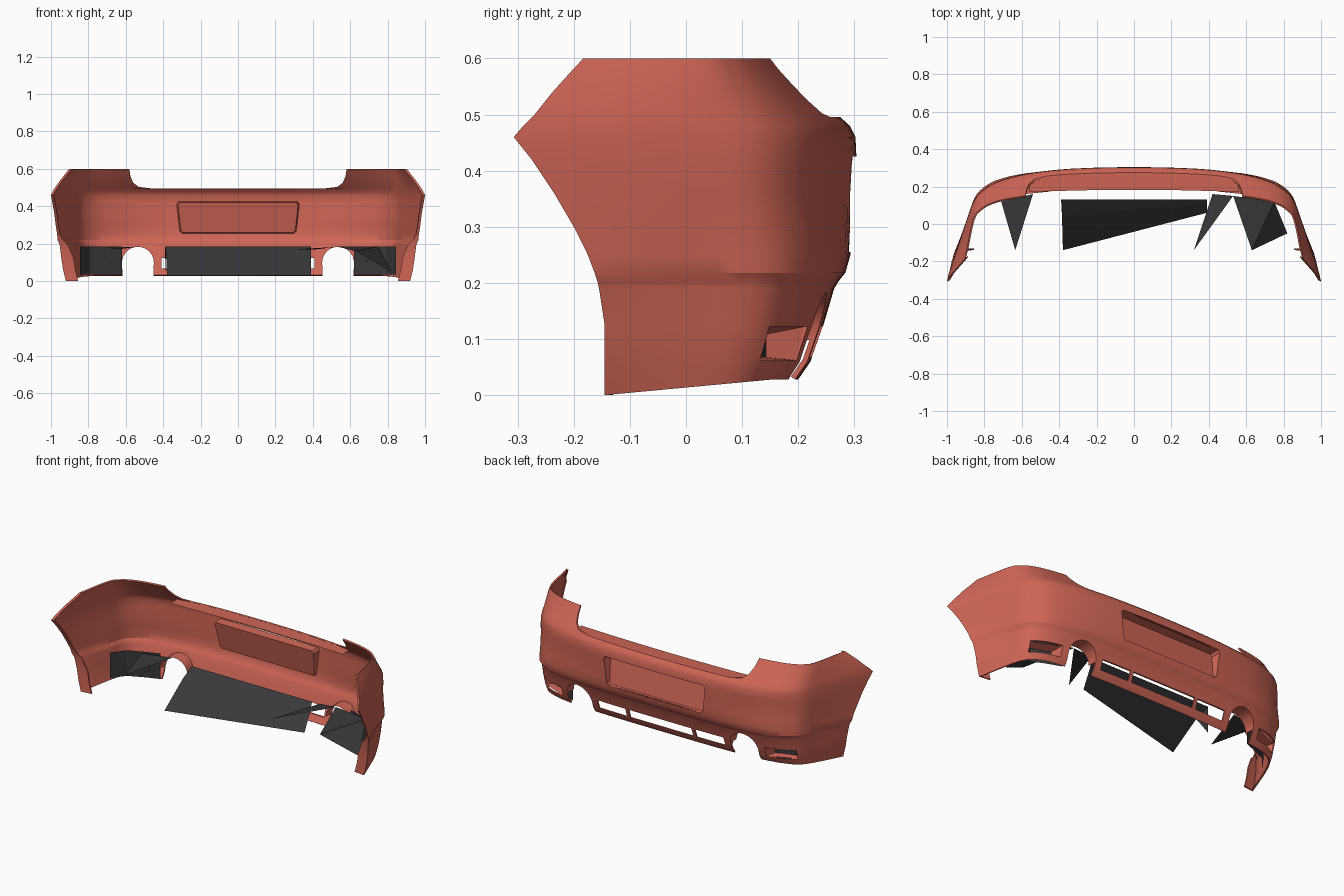
import bpy, bmesh, math
from mathutils import Vector

if "Cube" in bpy.data.objects:
    bpy.data.objects.remove(bpy.data.objects["Cube"])


def material(name, rgb):
    m = bpy.data.materials.new(name)
    m.diffuse_color = (*rgb, 1)
    m.use_nodes = True
    m.node_tree.nodes["Principled BSDF"].inputs["Base Color"].default_value = m.diffuse_color
    return m


RED = material("red_paint", (0.62, 0.13, 0.09))
DARK = material("dark_plastic", (0.04, 0.04, 0.045))


def make(name, verts, faces, mat=None):
    me = bpy.data.meshes.new(name)
    me.from_pydata(verts, [], faces)
    ob = bpy.data.objects.new(name, me)
    bpy.context.collection.objects.link(ob)
    if mat:
        me.materials.append(mat)
    return ob


def activate(ob):
    bpy.ops.object.select_all(action='DESELECT')
    ob.select_set(True)
    bpy.context.view_layer.objects.active = ob


def smooth(ob, angle=30):
    activate(ob)
    bpy.ops.object.shade_smooth_by_angle(angle=math.radians(angle))


def spline(pts, n=4):
    out = []
    p = [Vector(q) for q in pts]
    p = [Vector((-p[1].x, p[1].y))] + p + [2 * p[-1] - p[-2]]
    for i in range(1, len(p) - 2):
        a, b, c, d = p[i - 1:i + 3]
        for k in range(n):
            t = k / n
            out.append(0.5 * (2 * b + (c - a) * t + (2 * a - 5 * b + 4 * c - d) * t * t
                              + (3 * b - a - 3 * c + d) * t ** 3))
    return out + [p[-2]]


# Bumper skin: plan curve lofted through height levels (z, centre y, x scale, end x, end y)
PLAN = [(0, 0), (0.2, -.003), (0.4, -.015), (0.58, -.04), (0.71, -.075),
        (0.79, -.115), (0.85, -.175), (0.893, -.28)]
LEVELS = [
    (0.028, .200, .970, .920, -.145), (0.06, .222, .978, .935, -.145),
    (0.125, .245, .985, .945, -.145), (0.19, .264, .988, .953, -.155),
    (0.203, .272, .990, .957, -.158), (0.218, .284, 1.0, .965, -.163),
    (0.25, .293, 1.0, .967, -.175), (0.30, .297, 1.0, .975, -.200),
    (0.36, .300, 1.003, .982, -.235), (0.42, .304, 1.003, .993, -.275),
    (0.46, .302, 1.0, 1.0, -.307), (0.48, .292, .997, .990, -.290),
    (0.50, .270, .992, .978, -.270), (0.54, .229, .983, .950, -.238),
    (0.58, .189, .973, .918, -.202), (0.60, .172, .965, .903, -.183)]
verts, faces = [], []
for i, (z, y0, xs, xe, ye) in enumerate(LEVELS):
    # the lower levels are squarer in plan
    power = 1.4 if z < .2 else 1.05 + .35 * max(0, 1 - (z - .2) / .15)
    half = spline([(x * xs, y0 - (y0 - .02) * (-d / .28) ** power) for x, d in PLAN] + [(xe, ye)])
    flange = .065 if z < .15 else max(.015, .065 - (z - .15) * .5)
    half.append(Vector((xe - flange, ye + .006)))
    row = [(-p.x, p.y) for p in reversed(half[1:])] + [(p.x, p.y) for p in half]
    for x, y in row:
        zz = z * min(1, max(0, (y + .145) / .3)) if i == 0 else z
        verts.append((x, y, zz))
W = len(row)
for i in range(len(LEVELS) - 1):
    for j in range(W - 1):
        a = i * W + j
        faces.append((a, a + W, a + W + 1, a + 1))
bumper = make("bumper_skin", verts, faces, RED)
mod = bumper.modifiers.new("thickness", 'SOLIDIFY')
mod.thickness, mod.offset = .009, -1
activate(bumper)
bpy.ops.object.modifier_apply(modifier="thickness")

# Openings: boot edge, plate recess, exhaust notches, grille slots, side vents
PLATE = [(-.30, .255), (.30, .255), (.312, .268), (.328, .41), (.318, .425),
         (-.318, .425), (-.328, .41), (-.312, .268)]
boot = [(.47, .496), (.53, .503), (.56, .525), (.575, .56), (.582, .61), (.582, .7)]


def box(x0, x1, z0, z1):
    return [(x0, z0), (x1, z0), (x1, z1), (x0, z1)]


def arch(cx, r=.085, cz=.098):
    arc = [(cx + r * math.cos(math.pi * k / 16), cz + r * math.sin(math.pi * k / 16))
           for k in range(17)]
    return [(cx - r * .92, -.1), (cx + r * .92, -.1)] + arc


outlines = [boot + [(-x, z) for x, z in reversed(boot)], PLATE, arch(.535), arch(-.535),
            box(-.41, -.225, .068, .122), box(-.205, .205, .068, .122), box(.225, .41, .068, .122),
            box(.66, .82, .062, .122), box(-.82, -.66, .062, .122)]
cv, cf = [], []
for o in outlines:
    n, b = len(o), len(cv)
    cv += [(x, .0, z) for x, z in o] + [(x, .5, z) for x, z in o]
    cf += [tuple(range(b, b + n)), tuple(range(b + 2 * n - 1, b + n - 1, -1))]
    cf += [(b + k, b + n + k, b + n + (k + 1) % n, b + (k + 1) % n) for k in range(n)]
cutter = make("cutter", cv, cf)
bm = bmesh.new()
bm.from_mesh(cutter.data)
bmesh.ops.recalc_face_normals(bm, faces=bm.faces)
bm.to_mesh(cutter.data)
bm.free()
cutter.hide_render = True
mod = bumper.modifiers.new("openings", 'BOOLEAN')
mod.operation, mod.solver, mod.object = 'DIFFERENCE', 'EXACT', cutter
activate(bumper)
bpy.ops.object.modifier_apply(modifier="openings")
bpy.data.objects.remove(cutter)
smooth(bumper)

# Boot sill: ledge running inward from the top edge
xs = [-.56 + .07 * k for k in range(17)]
sill = [(x, .268 - .1 * x * x, .495) for x in xs] + [(x, .183 - .04 * x * x, .493) for x in xs]
smooth(make("boot_sill", sill, [(k, 17 + k, 18 + k, k + 1) for k in range(16)], RED))


def tray(name, outer, inner, mat, floor=True):
    n = len(outer)
    f = [(k, (k + 1) % n, n + (k + 1) % n, n + k) for k in range(n)]
    if floor:
        f.append(tuple(range(n, 2 * n)))
    ob = make(name, outer + inner, f, mat)
    bm = bmesh.new()
    bm.from_mesh(ob.data)
    bmesh.ops.recalc_face_normals(bm, faces=bm.faces)
    bm.to_mesh(ob.data)
    bm.free()
    return ob


# Number plate recess, deeper at the top
tray("plate_recess",
     [(x, (.29 if z < .3 else .299) - .09 * x * x, z) for x, z in PLATE],
     [(x * .98, .283 - (z - .25) * .2 - .09 * x * x, .34 + (z - .34) * .95) for x, z in PLATE], RED)

# Exhaust notch linings, vent tunnels and dark vent backs, on both sides
for s, side in ((1, "right"), (-1, "left")):
    arc = arch(.535)[2:]
    lin = [(s * x, .225 - .12 * (x - .535) + (z - .12) * .25, z) for x, z in arc]
    lin += [(s * x, .165 - .1 * (x - .535), z) for x, z in arc]
    n = len(arc)
    smooth(make(f"exhaust_lining_{side}", lin,
                [(k, k + 1, n + k + 1, n + k) for k in range(n - 1)], RED))
    tray(f"vent_tunnel_{side}",
         [(s * .66, .195, .062), (s * .82, .125, .062), (s * .82, .14, .122), (s * .66, .21, .122)],
         [(s * .68, .14, .068), (s * .79, .105, .068), (s * .79, .105, .108), (s * .68, .14, .108)],
         RED, floor=False)
    back = [(.62, .165), (.70, .135), (.79, .095), (.845, .02)]
    make(f"vent_back_{side}", [(s * x, y, .035) for x, y in back] + [(s * x, y, .185) for x, y in back],
         [(k, k + 1, k + 5, k + 4) for k in range(3)], DARK)

# Dark inner shields hanging behind the grille and the exhaust notches
make("centre_shield",
     [(-.39, .13, .185), (.39, .13, .185), (-.385, .04, .15), (.39, .11, .13),
      (-.38, -.14, .03), (.39, .06, .03), (-.39, .13, .03)],
     [(0, 1, 3, 2), (2, 3, 5, 4), (0, 2, 6)], DARK)
make("left_shield", [(-.71, .12, .18), (-.54, .16, .183), (-.635, -.14, .17)], [(0, 1, 2)], DARK)
make("right_shield", [(.42, .16, .17), (.53, .15, .183), (.32, -.14, .17)], [(0, 1, 2)], DARK)
make("right_vent_shield",
     [(.53, .15, .184), (.75, .12, .185), (.82, -.05, .05), (.63, -.14, .16)],
     [(0, 1, 3), (1, 2, 3)], DARK)
